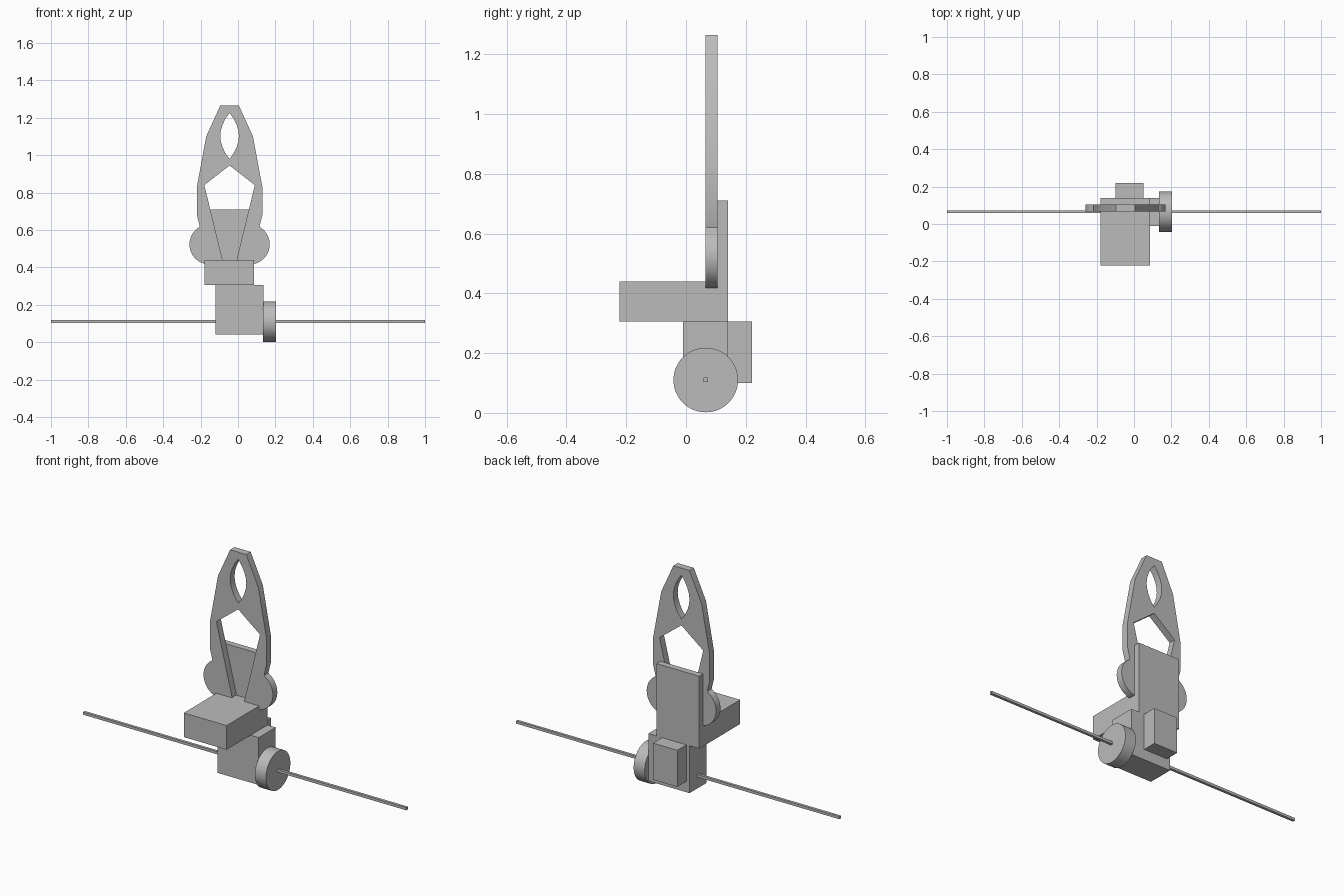
import bpy, bmesh, math
from mathutils import Matrix

cube = bpy.data.objects.get("Cube")
if cube:
    bpy.data.objects.remove(cube, do_unlink=True)

grey = bpy.data.materials.new("plain_grey")
grey.use_nodes = True
GREY = (0.5, 0.5, 0.5, 1)
grey.diffuse_color = GREY
grey.node_tree.nodes["Principled BSDF"].inputs["Base Color"].default_value = GREY


def finish(name, bm, smooth=False):
    bmesh.ops.recalc_face_normals(bm, faces=bm.faces)
    mesh = bpy.data.meshes.new(name)
    bm.to_mesh(mesh)
    bm.free()
    mesh.materials.append(grey)
    obj = bpy.data.objects.new(name, mesh)
    bpy.context.collection.objects.link(obj)
    if smooth:
        bpy.ops.object.select_all(action='DESELECT')
        obj.select_set(True)
        bpy.context.view_layer.objects.active = obj
        bpy.ops.object.shade_smooth_by_angle(angle=math.radians(15))
    return obj


def box(name, x, y, z):
    bm = bmesh.new()
    bmesh.ops.create_cube(bm, size=1)
    for v in bm.verts:
        for axis, (low, high) in enumerate((x, y, z)):
            v.co[axis] = low if v.co[axis] < 0 else high
    return finish(name, bm)


# Base blocks, seat and upright back plate
box("base_block", (-0.12, 0.135), (-0.01, 0.14), (0.04, 0.305))
box("rear_block", (-0.10, 0.05), (0.14, 0.22), (0.10, 0.305))
box("seat_block", (-0.18, 0.085), (-0.222, 0.14), (0.305, 0.44))
box("back_plate", (-0.18, 0.085), (0.105, 0.14), (0.44, 0.71))

# Long square axle and the single wheel on it
box("axle_rod", (-1, 1), (0.058, 0.073), (0.104, 0.119))
bm = bmesh.new()
bmesh.ops.create_cone(bm, cap_ends=True, segments=64, radius1=0.108, radius2=0.108, depth=0.068,
                      matrix=Matrix.Translation((0.168, 0.066, 0.11)) @ Matrix.Rotation(math.pi / 2, 4, 'Y'))
finish("wheel", bm, smooth=True)

# Claw arms: half outline as (distance from centre line, height)
CENTRE = -0.045
outline = [(0, 1.265), (0.05, 1.265), (0.125, 1.10), (0.175, 0.83), (0.175, 0.68), (0.16, 0.62)]
# round pivot at the foot of the arm
for i in range(41):
    a = math.radians(58 - i * 4.1 * 1.15)
    outline.append((0.1075 + 0.107 * math.cos(a), 0.523 + 0.107 * math.sin(a)))
# inner edge, then the curved eye opening
outline += [(0.135, 0.84), (0, 0.945), (0, 0.98)]
outline += [(0.05 * math.sin(math.pi * t / 8) ** 0.85, 0.98 + 0.245 * t / 8) for t in range(1, 8)]
outline += [(0, 1.225)]

for name, side in (("left_arm", 1), ("right_arm", -1)):
    bm = bmesh.new()
    face = bm.faces.new([bm.verts.new((CENTRE + side * u, 0.066, z)) for u, z in outline])
    ext = bmesh.ops.extrude_face_region(bm, geom=[face])
    bmesh.ops.translate(bm, vec=(0, 0.039, 0),
                        verts=[g for g in ext["geom"] if isinstance(g, bmesh.types.BMVert)])
    finish(name, bm, smooth=True)
